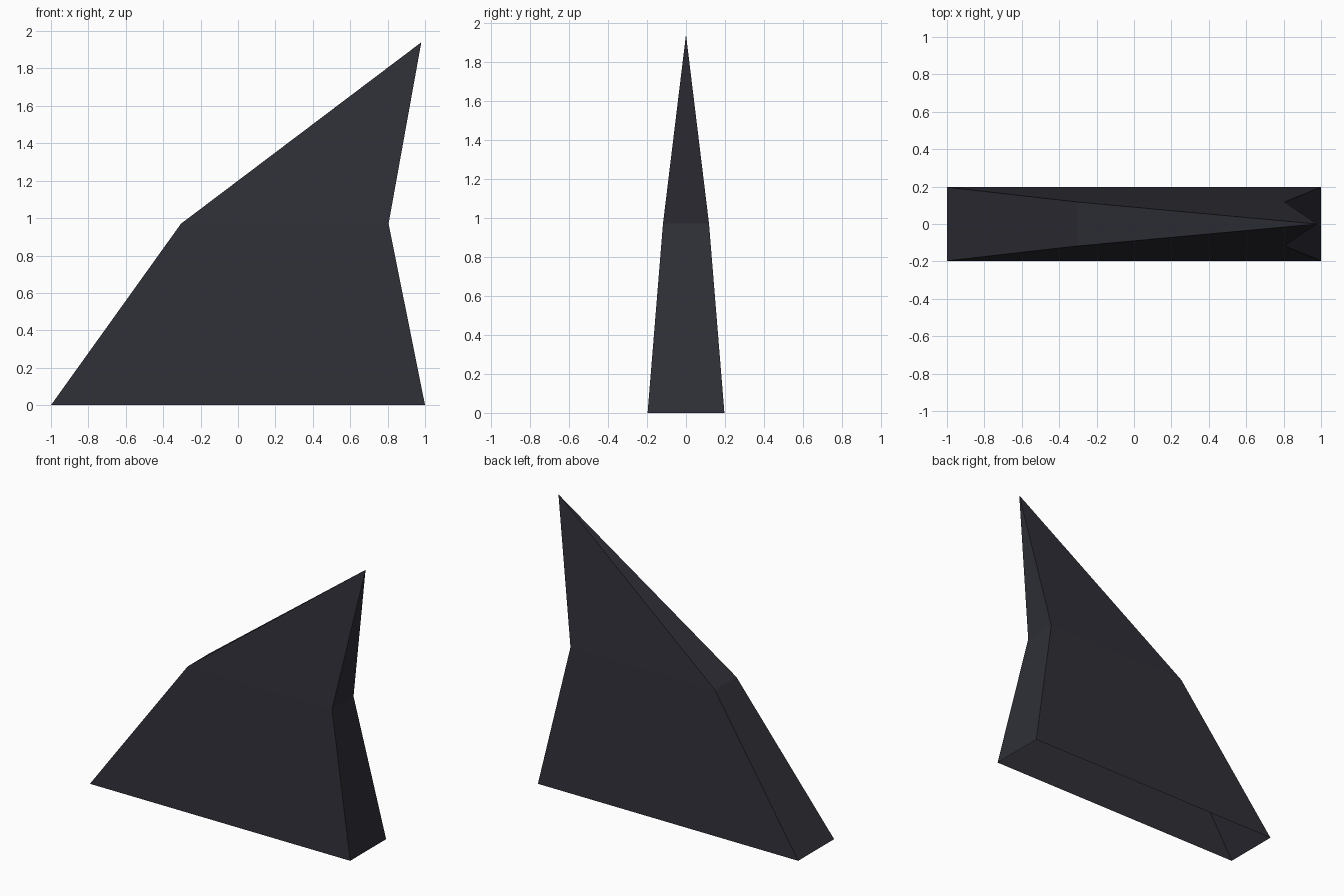
import bpy
import bmesh

cube = bpy.data.objects.get("Cube")
if cube:
    bpy.data.objects.remove(cube, do_unlink=True)

# Single dark slate colour
slate = bpy.data.materials.new("dark_slate")
slate.use_nodes = True
colour = (0.028, 0.028, 0.038, 1.0)
slate.diffuse_color = colour
slate.node_tree.nodes["Principled BSDF"].inputs["Base Color"].default_value = colour

# Fin sections: leading x, trailing x, half thickness, height
SECTIONS = [(-1.0, 1.0, 0.197, 0.0), (-0.305, 0.805, 0.118, 0.97)]
TIP = (0.98, 0.0, 1.94)

bm = bmesh.new()
rings = []
for lead, trail, half, z in SECTIONS:
    corners = [(lead, -half), (trail, -half), (trail, half), (lead, half)]
    rings.append([bm.verts.new((x, y, z)) for x, y in corners])
tip = bm.verts.new(TIP)

# Tapered lower walls and pointed upper walls, open underneath
lower, upper = rings
for i in range(4):
    j = (i + 1) % 4
    bm.faces.new((lower[i], lower[j], upper[j], upper[i]))
    bm.faces.new((upper[i], upper[j], tip))

mesh = bpy.data.meshes.new("fin")
bm.to_mesh(mesh)
bm.free()
mesh.materials.append(slate)
fin = bpy.data.objects.new("fin", mesh)
bpy.context.collection.objects.link(fin)
